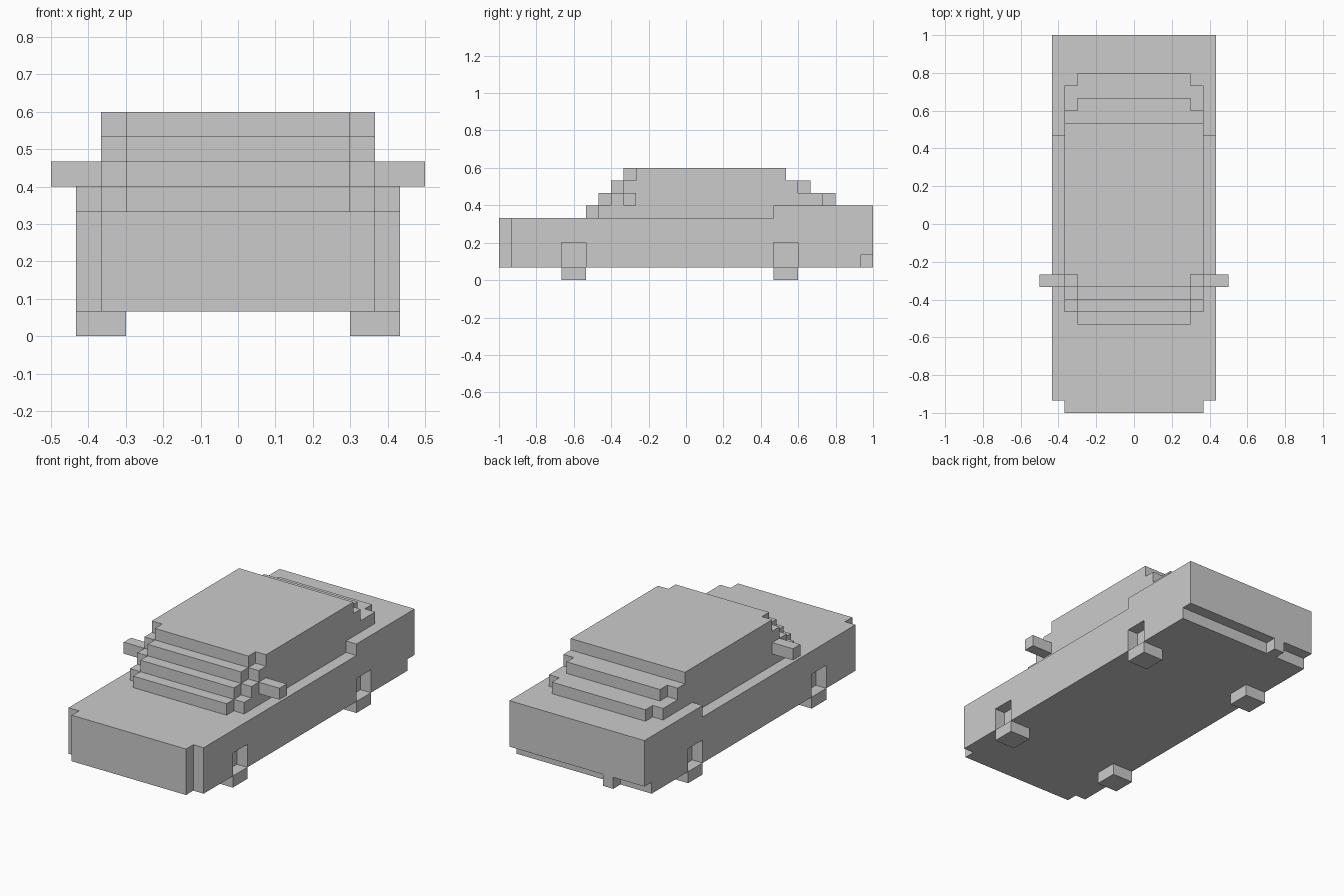
import bpy, bmesh
from mathutils import Vector

if "Cube" in bpy.data.objects:
    bpy.data.objects.remove(bpy.data.objects["Cube"])

U = 1 / 15  # one block of the blocky grid


def add_prism(bm, profile, x0, x1):
    """Extrude a side profile of (y, z) block coordinates from x0 to x1."""
    verts = [bm.verts.new(Vector((x0, y, z)) * U) for y, z in profile]
    face = bm.faces.new(verts)
    res = bmesh.ops.extrude_face_region(bm, geom=[face])
    moved = [g for g in res["geom"] if isinstance(g, bmesh.types.BMVert)]
    bmesh.ops.translate(bm, verts=moved, vec=((x1 - x0) * U, 0, 0))


def make(name, *prisms):
    """One object from any number of (profile, x0, x1) prisms."""
    bm = bmesh.new()
    for p in prisms:
        add_prism(bm, *p)
    bmesh.ops.recalc_face_normals(bm, faces=bm.faces[:])
    mesh = bpy.data.meshes.new(name)
    bm.to_mesh(mesh)
    bm.free()
    ob = bpy.data.objects.new(name, mesh)
    bpy.context.collection.objects.link(ob)
    return ob


def rect(y0, y1, z0, z1):
    return [(y0, z0), (y1, z0), (y1, z1), (y0, z1)]


def both(profile, x0, x1):
    """The same prism on the right and the left side."""
    return [(profile, x0, x1), (profile, -x1, -x0)]


# Body with raised boot and undercut rear bumper
body = make("body", ([(-14, 1), (14, 1), (14, 2), (15, 2), (15, 6),
                      (7, 6), (7, 5), (-14, 5)], -6.5, 6.5))

# Wheel arches cut into the sides
axles = [(-10, -8), (7, 9)]
cutter = make("arch_cutter", *[p for y0, y1 in axles
                               for p in both(rect(y0, y1, 0.5, 3), 5.5, 8)])
cutter.hide_render = True
mod = body.modifiers.new("arches", "BOOLEAN")
mod.operation = "DIFFERENCE"
mod.solver = "EXACT"
mod.object = cutter
bpy.context.view_layer.objects.active = body
bpy.ops.object.modifier_apply(modifier=mod.name)
bpy.data.objects.remove(cutter)

# Narrower nose
make("nose", (rect(-15, -14, 1, 5), -5.5, 5.5))

# Wheels below the body
for label, (y0, y1) in zip(("front", "rear"), axles):
    for side, x in (("right", 4.5), ("left", -6.5)):
        make(f"{label}_{side}_wheel", (rect(y0, y1, 0, 1), x, x + 2))

# Cabin: stepped windscreen and rear window, wide core
make("cabin", ([(-8, 5), (7, 5), (7, 6), (12, 6), (12, 7), (10, 7), (10, 8),
                (8, 8), (8, 9), (-5, 9), (-5, 8), (-6, 8), (-6, 7),
                (-7, 7), (-7, 6), (-8, 6)], -4.5, 4.5))

# Cabin sides, set back one block at the corners
side = [(-7, 5), (7, 5), (7, 6), (11, 6), (11, 7), (9, 7), (9, 8),
        (8, 8), (8, 9), (-4, 9), (-4, 8), (-5, 8), (-5, 7),
        (-6, 7), (-6, 6), (-7, 6)]
make("cabin_sides", *both(side, 4.5, 5.5))

# Door mirrors
make("door_mirrors", *both(rect(-5, -4, 6, 7), 5.5, 7.5))

# Exhaust pipe under the rear bumper, left side only
make("exhaust", (rect(14, 15, 1, 2), -3.5, -2.5))
